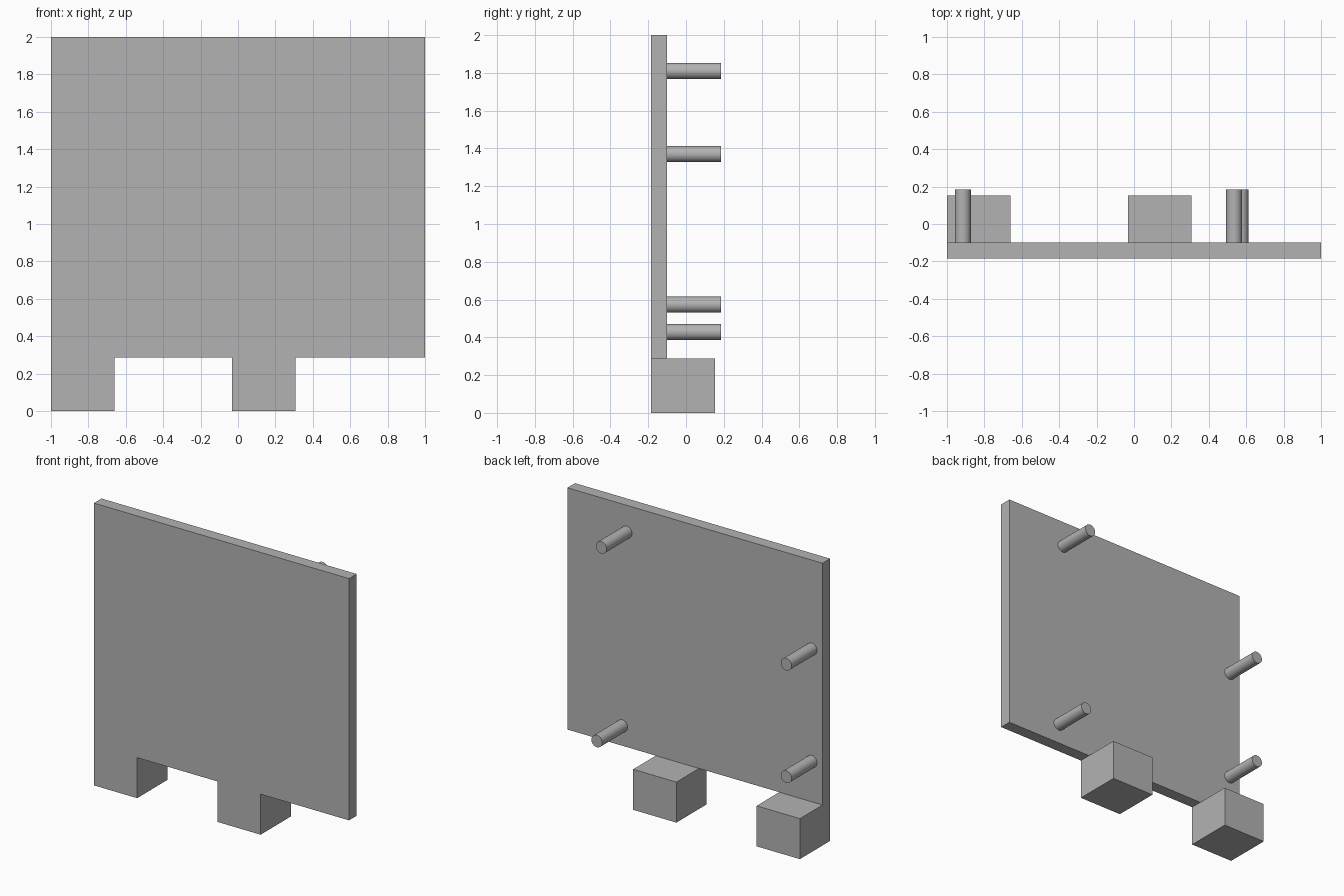
import bpy
import math

cube = bpy.data.objects.get("Cube")
if cube:
    bpy.data.objects.remove(cube, do_unlink=True)

GREY = (0.45, 0.45, 0.45, 1.0)
grey = bpy.data.materials.new("plain grey")
grey.use_nodes = True
grey.diffuse_color = GREY
grey.node_tree.nodes["Principled BSDF"].inputs["Base Color"].default_value = GREY

FRONT, PANEL_BACK, FOOT_BACK, PEG_END = -0.185, -0.1, 0.153, 0.185
PANEL_BOTTOM, TOP = 0.287, 2.0
PEG_RADIUS = 0.0425


def box(name, low, high):
    """Axis-aligned box between two corners."""
    centre = [(a + b) / 2 for a, b in zip(low, high)]
    bpy.ops.mesh.primitive_cube_add(size=1, location=centre)
    obj = bpy.context.object
    obj.name = name
    obj.scale = [b - a for a, b in zip(low, high)]
    bpy.ops.object.transform_apply(location=False, rotation=False, scale=True)
    obj.data.materials.append(grey)


def peg(name, x, z):
    """Round peg standing out from the back of the panel."""
    bpy.ops.mesh.primitive_cylinder_add(
        vertices=32, radius=PEG_RADIUS, depth=PEG_END - PANEL_BACK,
        location=(x, (PEG_END + PANEL_BACK) / 2, z),
        rotation=(math.pi / 2, 0, 0))
    obj = bpy.context.object
    obj.name = name
    obj.data.materials.append(grey)
    bpy.ops.object.shade_smooth_by_angle(angle=math.radians(40))


# Upright panel
box("panel", (-1, FRONT, PANEL_BOTTOM), (1, PANEL_BACK, TOP))

# Feet, flush with the front of the panel
for name, x in (("right_foot", -1.0), ("middle_foot", -0.032)):
    box(name, (x, FRONT, 0), (x + 0.339, FOOT_BACK, PANEL_BOTTOM))

# Pegs on the back
peg("upper_right_peg", -0.915, 1.37)
peg("lower_right_peg", -0.915, 0.573)
peg("upper_left_peg", 0.535, 1.81)
peg("lower_left_peg", 0.57, 0.428)
